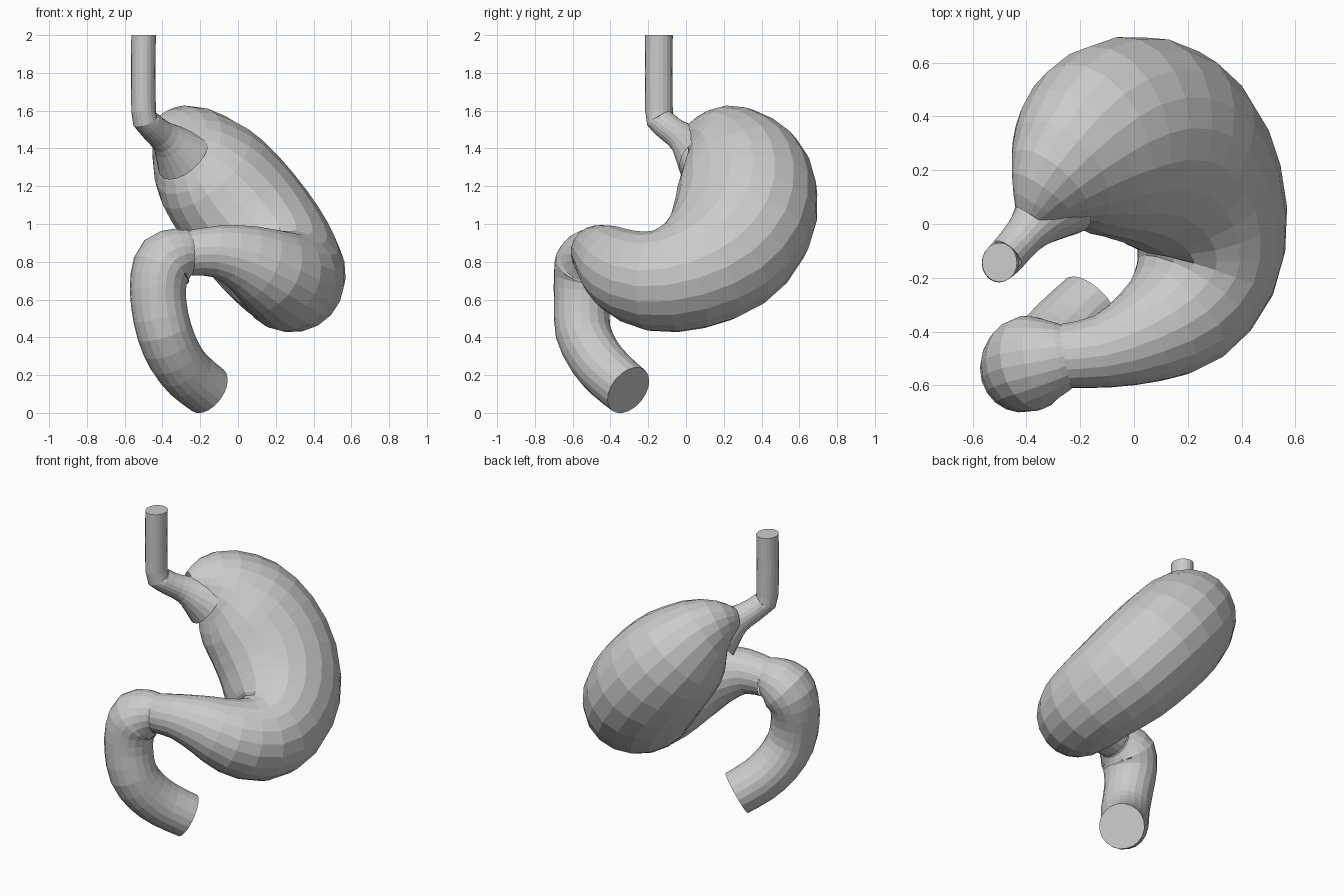
import bpy, bmesh, math
from mathutils import Vector

SIDES = 20


def catmull(p0, p1, p2, p3, t):
    return [0.5 * (2*b + (c - a)*t + (2*a - 5*b + 4*c - d)*t*t + (3*b - a - 3*c + d)*t**3)
            for a, b, c, d in zip(p0, p1, p2, p3)]


def tube(name, pts, wide, steps=2, cap_start=True, cap_end=True):
    """Sweep an ellipse along pts (x, y, z, radius in bend plane, radius along 'wide')."""
    path = []
    for i in range(len(pts) - 1):
        a = pts[max(i - 1, 0)]
        d = pts[min(i + 2, len(pts) - 1)]
        path += [catmull(a, pts[i], pts[i + 1], d, s / steps) for s in range(steps)]
    path.append(list(pts[-1]))
    bm = bmesh.new()
    rings, axis = [], Vector(wide)
    for i, p in enumerate(path):
        tan = Vector(path[min(i + 1, len(path) - 1)][:3]) - Vector(path[max(i - 1, 0)][:3])
        tan.normalize()
        axis = (axis - tan * axis.dot(tan)).normalized()   # carry the frame along without twist
        side = tan.cross(axis)
        ring = []
        for k in range(SIDES):
            ang = 2 * math.pi * k / SIDES
            off = side * (max(p[3], 0) * math.cos(ang)) + axis * (max(p[4], 0) * math.sin(ang))
            ring.append(bm.verts.new(Vector(p[:3]) + off))
        rings.append(ring)
    for r, s in zip(rings, rings[1:]):
        for k in range(SIDES):
            n = (k + 1) % SIDES
            bm.faces.new((r[k], r[n], s[n], s[k]))
    if cap_start:
        bm.faces.new(rings[0][::-1])
    if cap_end:
        bm.faces.new(rings[-1])
    bmesh.ops.remove_doubles(bm, verts=bm.verts, dist=0.0005)
    bmesh.ops.recalc_face_normals(bm, faces=bm.faces)
    me = bpy.data.meshes.new(name)
    bm.to_mesh(me)
    bm.free()
    ob = bpy.data.objects.new(name, me)
    bpy.context.collection.objects.link(ob)
    return ob


# stomach: tapers up to the gullet, wide body, then narrows and turns to the outlet
tube("stomach", [
    (-0.385, 0.03, 1.475, 0.07, 0.065),
    (-0.34, 0.10, 1.465, 0.155, 0.13),
    (-0.27, 0.19, 1.42, 0.25, 0.22),
    (-0.17, 0.275, 1.30, 0.345, 0.30),
    (-0.045, 0.32, 1.15, 0.38, 0.33),
    (0.09, 0.29, 0.98, 0.385, 0.335),
    (0.20, 0.175, 0.83, 0.36, 0.325),
    (0.275, 0.0, 0.73, 0.305, 0.295),
    (0.265, -0.18, 0.70, 0.265, 0.27),
    (0.17, -0.33, 0.75, 0.23, 0.23),
    (0.03, -0.42, 0.82, 0.18, 0.18),
    (-0.12, -0.475, 0.855, 0.137, 0.137),
    (-0.26, -0.49, 0.845, 0.12, 0.12),
], (0.84, 0.0, 0.54), cap_start=False, cap_end=False)

# gullet: straight pipe that bends and flares into the stomach
tube("gullet", [
    (-0.50, -0.143, 2.0, 0.065, 0.073),
    (-0.50, -0.143, 1.60, 0.065, 0.073),
    (-0.475, -0.12, 1.535, 0.07, 0.073),
    (-0.41, -0.045, 1.475, 0.078, 0.075),
    (-0.36, 0.01, 1.435, 0.10, 0.10),
    (-0.29, 0.085, 1.36, 0.16, 0.15),
], (0.0, 1.0, 0.0), cap_end=False)

# duodenum: swollen start, tight bend down, then a curve to the cut end
tube("duodenum", [
    (-0.25, -0.49, 0.845, 0.12, 0.12),
    (-0.30, -0.50, 0.84, 0.14, 0.145),
    (-0.38, -0.515, 0.80, 0.163, 0.178),
    (-0.42, -0.535, 0.71, 0.15, 0.168),
    (-0.42, -0.55, 0.58, 0.147, 0.15),
    (-0.39, -0.545, 0.43, 0.147, 0.147),
    (-0.335, -0.485, 0.30, 0.145, 0.145),
    (-0.26, -0.40, 0.20, 0.142, 0.142),
    (-0.16, -0.305, 0.12, 0.138, 0.138),
], (0.0, 1.0, 0.0), cap_start=False)
